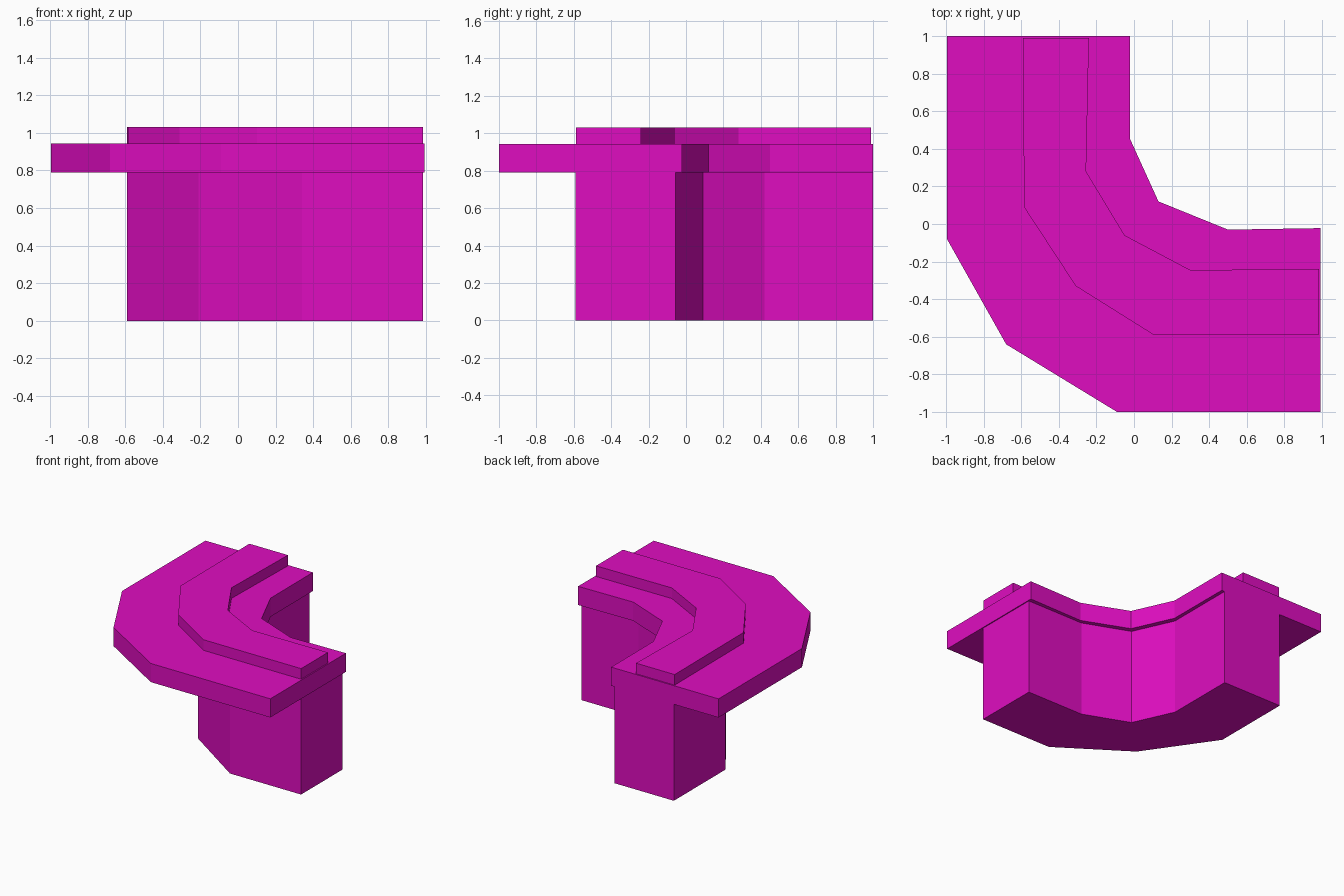
import bpy
import bmesh

cube = bpy.data.objects.get("Cube")
if cube:
    bpy.data.objects.remove(cube, do_unlink=True)

# Single flat colour
magenta = bpy.data.materials.new("magenta")
magenta.use_nodes = True
colour = (0.74, 0.004, 0.53, 1)
magenta.diffuse_color = colour
magenta.node_tree.nodes["Principled BSDF"].inputs["Base Color"].default_value = colour


def extrude_profile(name, outline, bottom, top):
    """Build a solid prism from a counter-clockwise plan outline."""
    bm = bmesh.new()
    face = bm.faces.new([bm.verts.new((x, y, bottom)) for x, y in outline])
    moved = bmesh.ops.extrude_face_region(bm, geom=[face], use_keep_orig=True)["geom"]
    verts = [g for g in moved if isinstance(g, bmesh.types.BMVert)]
    bmesh.ops.translate(bm, verts=verts, vec=(0, 0, top - bottom))
    bmesh.ops.recalc_face_normals(bm, faces=bm.faces)
    mesh = bpy.data.meshes.new(name)
    bm.to_mesh(mesh)
    bm.free()
    mesh.materials.append(magenta)
    obj = bpy.data.objects.new(name, mesh)
    bpy.context.collection.objects.link(obj)
    return obj


# Each outline runs along the outer bend, then back along the inner bend

# Curved counter body
extrude_profile("counter_base", [
    (-0.59, 1), (-0.59, 0.33), (-0.21, -0.22), (0.34, -0.59), (0.985, -0.59),
    (0.985, -0.055), (0.47, -0.055), (0.1, 0.09), (-0.05, 0.42), (-0.05, 1),
], 0, 0.79)

# Wide overhanging worktop
extrude_profile("worktop", [
    (-0.995, 1), (-0.995, -0.08), (-0.68, -0.64), (-0.09, -1), (0.993, -1),
    (0.993, -0.022), (0.5, -0.03), (0.13, 0.12), (-0.02, 0.45), (-0.022, 1),
], 0.79, 0.943)

# Raised strip on the worktop
extrude_profile("raised_strip", [
    (-0.59, 0.99), (-0.585, 0.09), (-0.31, -0.33), (0.1, -0.587), (0.983, -0.587),
    (0.983, -0.24), (0.3, -0.245), (-0.05, -0.06), (-0.255, 0.28), (-0.24, 0.99),
], 0.943, 1.03)
